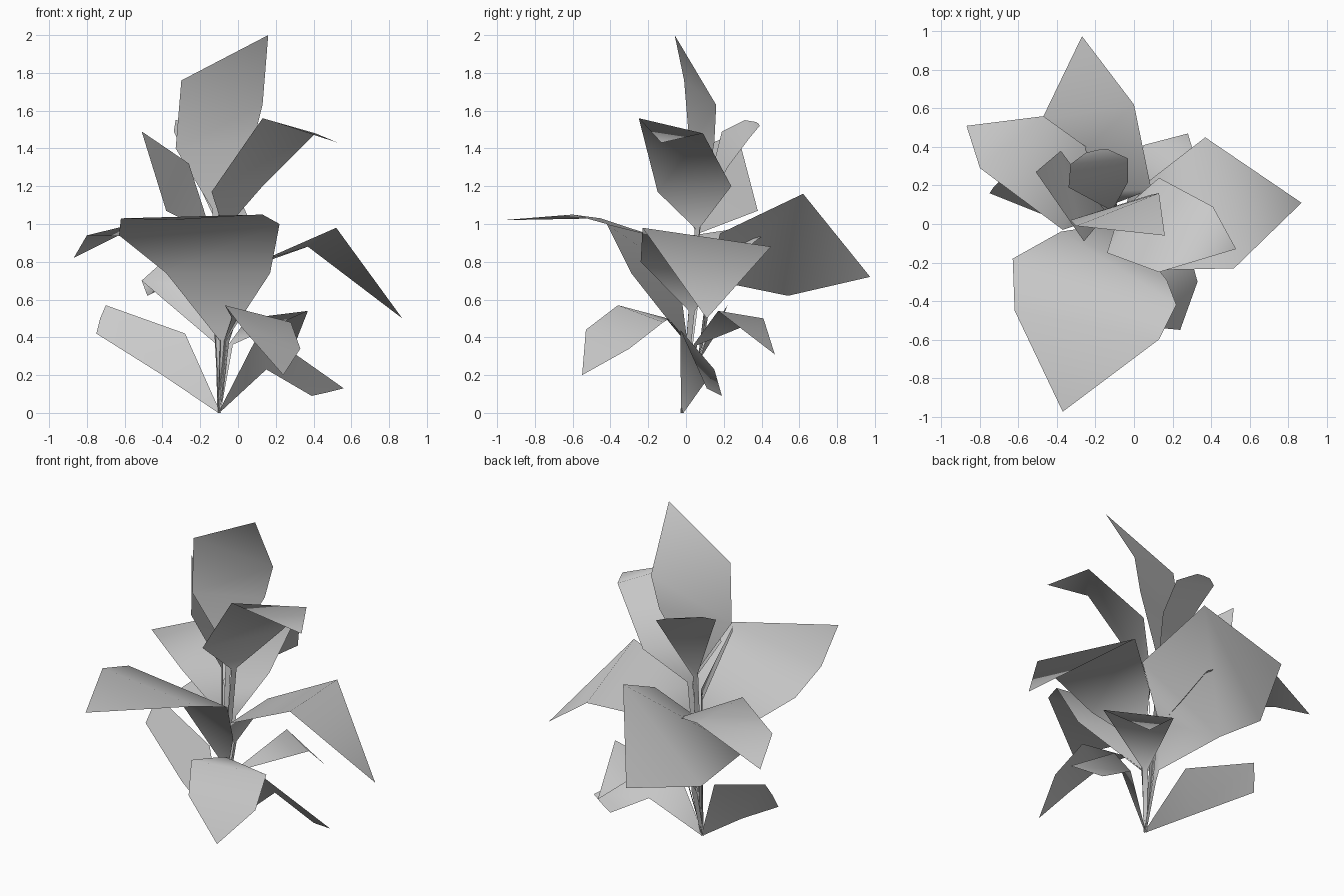
import bpy
from mathutils import Vector

ROOT = (-.10, -.02, 0)


def leaf(name, stalk, rows, tip, half=.016, across=None):
    """A blade of left/right edge pairs closing in a tip, on a thin ribbon stalk."""
    across = Vector(across or Vector(rows[0][1]) - Vector(rows[0][0])).normalized() * half
    pairs = []
    for i, p in enumerate(stalk):
        w = across * (0.6 if i == 0 else 1)
        pairs.append((Vector(p) - w, Vector(p) + w))
    pairs += rows
    verts = [tuple(v) for pair in pairs for v in pair] + [tip]
    for i, v in enumerate(verts):
        verts[i] = (v[0], v[1], max(v[2], 0))
    n = len(pairs)
    faces = [(2 * i, 2 * i + 1, 2 * i + 3, 2 * i + 2) for i in range(n - 1)]
    faces.append((2 * n - 2, 2 * n - 1, 2 * n))
    me = bpy.data.meshes.new(name)
    me.from_pydata(verts, [], faces)
    me.update()
    for p in me.polygons:
        p.use_smooth = True
    ob = bpy.data.objects.new(name, me)
    bpy.context.collection.objects.link(ob)


# Crown leaves
leaf("top_leaf", [ROOT, (-.12, .08, 1.08)],
     [((-.33, .02, 1.40), (.08, .15, 1.43)), ((-.30, -.01, 1.76), (.13, .16, 1.63))],
     (.16, -.06, 2.0))
leaf("upper_right_leaf", [ROOT, (-.07, .06, .98)],
     [((-.14, -.15, 1.17), (.13, .24, 1.20)), ((.13, -.25, 1.56), (.41, .09, 1.48))],
     (.53, -.13, 1.43))
leaf("upper_left_leaf", [ROOT, (-.15, .06, .96)],
     [((-.26, -.09, 1.32), (-.38, .38, 1.07))], (-.51, .27, 1.49))
leaf("upper_back_leaf", [ROOT, (-.12, .08, 1.04)],
     [((-.34, .19, 1.49), (-.03, .22, 1.30)), ((-.33, .31, 1.55), (-.03, .34, 1.46)),
      ((-.25, .37, 1.54), (-.14, .39, 1.52))], (-.19, .385, 1.53))

# Large middle leaves
leaf("front_leaf", [ROOT, (-.08, .0, .38)],
     [((-.38, -.04, .74), (.17, -.29, .74)), ((-.63, -.18, .94), (.22, -.42, 1.0)),
      ((-.62, -.45, 1.03), (.13, -.60, 1.05))], (-.37, -.975, 1.02))
leaf("right_leaf", [ROOT, (-.04, .03, .54)],
     [((.11, -.24, .80), (.06, .21, .77)), ((.52, -.23, .98), (.37, .45, .88))],
     (.87, .11, .50))
leaf("back_leaf", [ROOT, (-.10, .06, .30)],
     [((-.11, .09, .36), (-.09, .11, .66)), ((-.51, .15, .70), (.09, .18, .95)),
      ((-.48, .54, .62), (0, .62, 1.16))],
     (-.27, .975, .72), across=(1, .3, 0))
leaf("left_leaf", [ROOT, (-.13, .06, .66)],
     [((-.37, -.03, .93), (-.22, .38, .92)), ((-.80, .29, .94), (-.47, .56, 1.02))],
     (-.87, .51, .82))

# Small lower leaves
leaf("low_left_leaf", [ROOT],
     [((-.40, .02, .20), (-.28, .12, .42)), ((-.75, .16, .42), (-.70, .22, .57))],
     (-.73, .19, .50))
leaf("low_right_leaf", [ROOT],
     [((.15, .15, .23), (.12, -.03, .44)), ((.39, .19, .09), (.56, .11, .13))],
     (.48, .15, .11))
leaf("low_front_leaf", [ROOT, (-.06, .0, .38), (-.02, -.10, .50)],
     [((-.07, -.36, .57), (.28, -.12, .48)), ((.03, -.53, .44), (.33, -.30, .34))],
     (.24, -.55, .20))
leaf("low_back_leaf", [ROOT, (-.04, .05, .36)],
     [((.37, .17, .54), (.05, .41, .50))], (.28, .47, .31))
